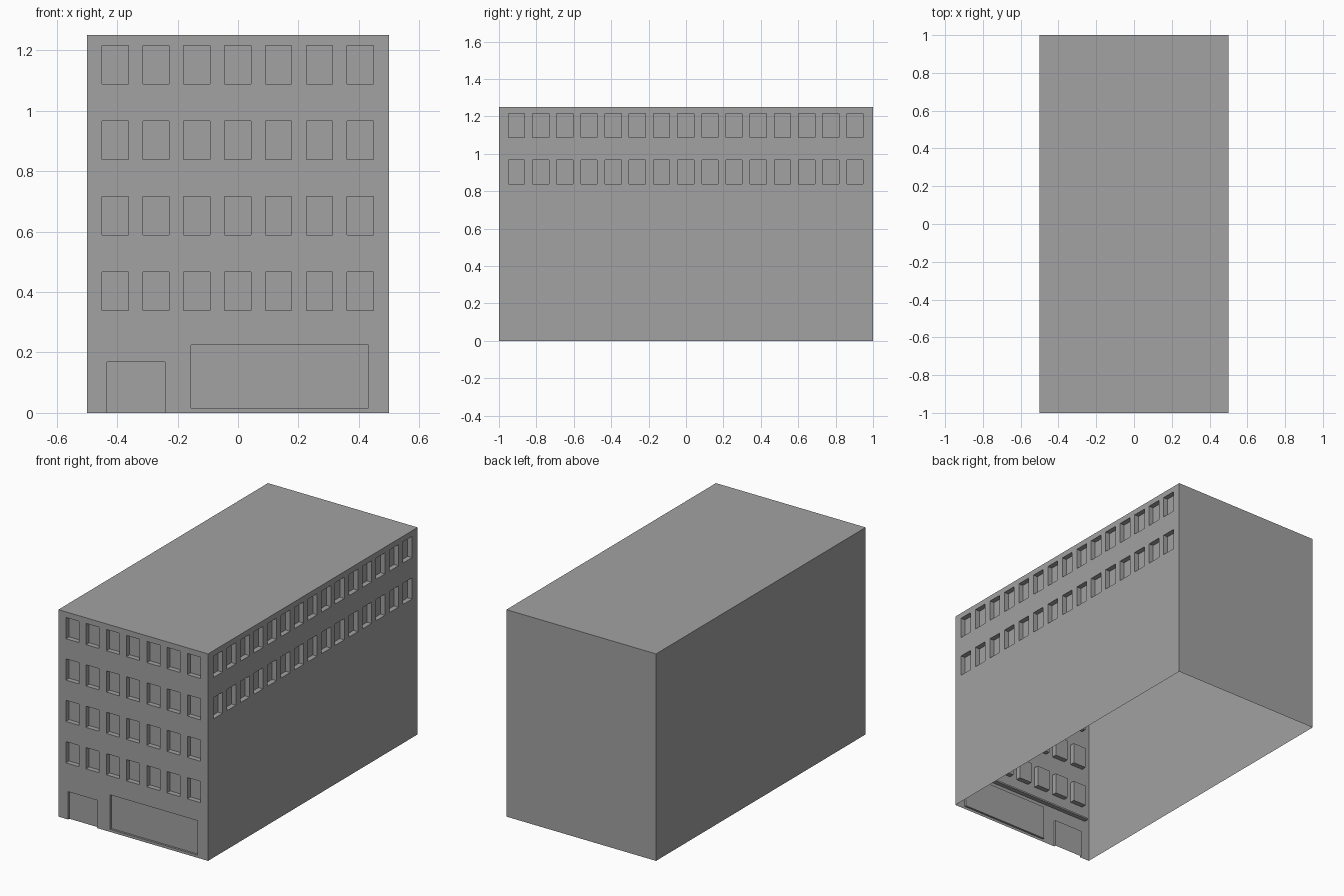
import bpy, bmesh
from mathutils import Vector

cube = bpy.data.objects.get("Cube")
if cube:
    bpy.data.objects.remove(cube, do_unlink=True)

grey = bpy.data.materials.new("plain grey")
grey.use_nodes = True
grey.diffuse_color = (0.36, 0.36, 0.36, 1)
grey.node_tree.nodes["Principled BSDF"].inputs["Base Color"].default_value = grey.diffuse_color

W, L, H = 0.5, 1.0, 1.25          # half width, half length, height
UP = Vector((0, 0, 1))


def make_object(name, bm):
    bmesh.ops.remove_doubles(bm, verts=bm.verts, dist=0.0001)
    mesh = bpy.data.meshes.new(name)
    bm.to_mesh(mesh)
    bm.free()
    mesh.materials.append(grey)
    obj = bpy.data.objects.new(name, mesh)
    bpy.context.collection.objects.link(obj)


def quad(bm, *points):
    bm.faces.new([bm.verts.new(p) for p in points])


def panel(bm, origin, u, us, zs, depth):
    """Wall panel; cells between odd and even cuts in both directions are recessed."""
    n = u.cross(UP)
    for i in range(len(us) - 1):
        for j in range(len(zs) - 1):
            if us[i] == us[i + 1] or zs[j] == zs[j + 1]:
                continue
            ring = [origin + u * a + UP * z for a, z in (
                (us[i], zs[j]), (us[i + 1], zs[j]),
                (us[i + 1], zs[j + 1]), (us[i], zs[j + 1]))]
            if i % 2 == 0 or j % 2 == 0:
                quad(bm, *ring)
                continue
            inner = [p - n * depth for p in ring]
            quad(bm, *inner)
            for k in range(4):
                m = (k + 1) % 4
                # an opening standing on the ground has no sill
                if ring[k].z + ring[m].z > 0:
                    quad(bm, ring[k], ring[m], inner[m], inner[k])


def cuts(start, end, first, step, size, count):
    """Edges of a row of equal openings, with the panel ends."""
    row = [first + step * i + s for i in range(count) for s in (0, size)]
    return [start] + row + [end]


# Front wall: four window rows over a door and a shop window
front, x_axis = Vector((0, -L, 0)), Vector((1, 0, 0))
bm = bmesh.new()
panel(bm, front, x_axis, cuts(-W, W, -0.45, 0.1352, 0.087, 7),
      cuts(0.28, H, 0.338, 0.25, 0.128, 4), 0.03)
panel(bm, front, x_axis, [-W, -0.434, -0.241, -0.2], [0, 0, 0.168, 0.28], 0.012)
panel(bm, front, x_axis, [-0.2, -0.155, 0.431, W], [0, 0.016, 0.224, 0.28], 0.012)
make_object("front_wall", bm)

# Right-hand long wall with two window rows at the top
bm = bmesh.new()
panel(bm, Vector((W, 0, 0)), Vector((0, 1, 0)),
      cuts(-L, L, -0.95, 0.1293, 0.087, 15),
      cuts(0, H, 0.838, 0.25, 0.128, 2), 0.03)
make_object("window_side_wall", bm)

# Plain walls and roof; the underside stays open
bm = bmesh.new()
panel(bm, Vector((0, L, 0)), -x_axis, [-W, W], [0, H], 0)
panel(bm, Vector((-W, 0, 0)), Vector((0, -1, 0)), [-L, L], [0, H], 0)
quad(bm, (-W, -L, H), (W, -L, H), (W, L, H), (-W, L, H))
make_object("plain_walls_and_roof", bm)

# Thin ledge on the inside of the front wall, above the door
bm = bmesh.new()
bmesh.ops.create_cube(bm, size=1)
for v in bm.verts:
    v.co = (v.co.x * 0.94, v.co.y * 0.028 - L + 0.015, v.co.z * 0.01 + 0.255)
make_object("inner_ledge", bm)
